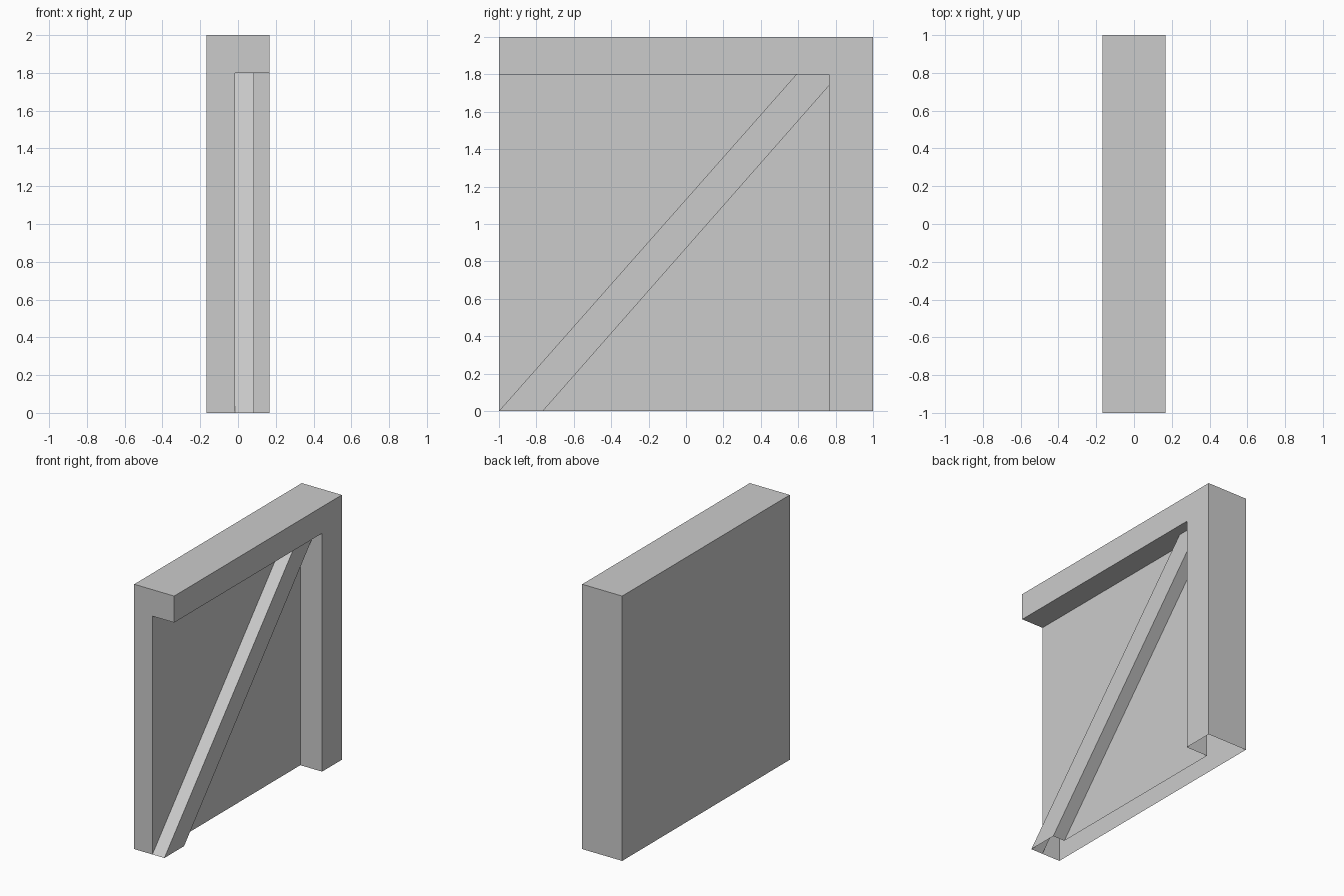
import bpy, bmesh

if "Cube" in bpy.data.objects:
    bpy.data.objects.remove(bpy.data.objects["Cube"])

# Depth levels along x: back skin, recessed panel, brace front, frame front
BACK, PANEL, BRACE, FRAME = -0.167, -0.015, 0.085, 0.167

bm = bmesh.new()


def flat(points, x):
    """Flat face at depth x from (y, z) points."""
    bm.faces.new([bm.verts.new((x, y, z)) for y, z in points])


def walls(path, x0, x1):
    """Strip of walls that follows a (y, z) path between two depths."""
    for (ya, za), (yb, zb) in zip(path, path[1:]):
        corners = [(x0, ya, za), (x0, yb, zb), (x1, yb, zb), (x1, ya, za)]
        bm.faces.new([bm.verts.new(c) for c in corners])


# Key corners of the diagonal brace and the inner edge of the frame
foot_l, foot_r = (-1, 0), (-0.765, 0)
head_l, head_r = (0.59, 1.8), (0.765, 1.74)
bar_end, corner, post_foot = (-1, 1.8), (0.765, 1.8), (0.765, 0)
rim = [bar_end, head_l, corner, head_r, post_foot]

# Back skin, top and post side (the shell is open underneath)
flat([(-1, 0), (1, 0), (1, 2), (-1, 2)], BACK)
walls([(-1, 2), (1, 2), (1, 0)], BACK, FRAME)

# Stepped end where the top bar overhangs the panel
end = [(BACK, 0), (PANEL, 0), (PANEL, 1.8), (BRACE, 1.8),
       (FRAME, 1.8), (FRAME, 2), (BACK, 2)]
bm.faces.new([bm.verts.new((x, -1, z)) for x, z in end])

# Frame front and its inner rim
flat([(-1, 2), (1, 2), (1, 0)] + rim[::-1], FRAME)
walls(rim, FRAME, BRACE)

# Diagonal brace front
flat([foot_l, head_l, corner, head_r, foot_r], BRACE)

# Recessed panels either side of the brace
for pocket in ([foot_l, head_l, bar_end], [foot_r, head_r, post_foot]):
    walls(pocket, BRACE, PANEL)
    flat(pocket, PANEL)

# Weld into one shell and merge coplanar strips
bmesh.ops.remove_doubles(bm, verts=bm.verts, dist=0.0005)
bmesh.ops.recalc_face_normals(bm, faces=bm.faces)
bmesh.ops.dissolve_limit(bm, angle_limit=0.01, verts=bm.verts, edges=bm.edges)

mesh = bpy.data.meshes.new("braced_wall_panel")
bm.to_mesh(mesh)
bm.free()
panel = bpy.data.objects.new("braced_wall_panel", mesh)
bpy.context.collection.objects.link(panel)
